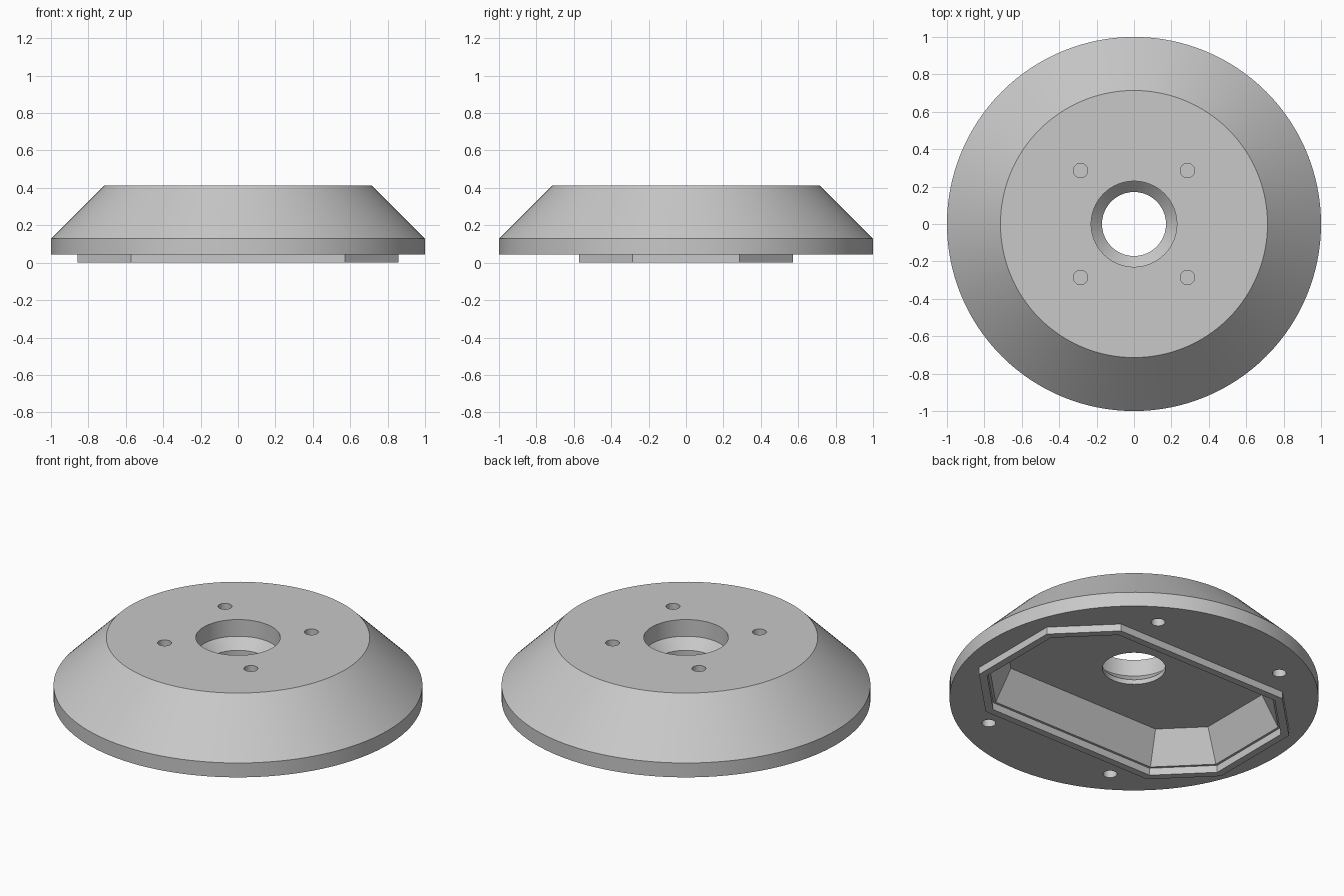
import bpy, bmesh
from math import sin, cos, pi, radians, tan

cube = bpy.data.objects.get("Cube")
if cube:
    bpy.data.objects.remove(cube, do_unlink=True)

grey = bpy.data.materials.new("light_grey")
grey.use_nodes = True
colour = (0.58, 0.58, 0.58, 1)
grey.diffuse_color = colour
grey.node_tree.nodes["Principled BSDF"].inputs["Base Color"].default_value = colour


def circle(radius, z, sides, cx=0, cy=0):
    return [(cx + radius * cos(2 * pi * i / sides), cy + radius * sin(2 * pi * i / sides), z)
            for i in range(sides)]


def octagon(inset, z):
    """Long octagon with cut corners, moved inward by a constant wall distance."""
    k = inset * tan(pi / 8)
    x, y, cx, cy = 0.857 - inset, 0.571 - inset, 0.571 - k, 0.286 - k
    return [(px, py, z) for px, py in ((x, -cy), (x, cy), (cx, y), (-cx, y),
                                       (-x, cy), (-x, -cy), (-cx, -y), (cx, -y))]


def loft(name, rings):
    """Closed solid through a stack of equal rings, listed from bottom to top."""
    bm = bmesh.new()
    loops = [[bm.verts.new(p) for p in ring] for ring in rings]
    n = len(loops[0])
    for low, high in zip(loops, loops[1:]):
        for i in range(n):
            j = (i + 1) % n
            bm.faces.new((low[i], low[j], high[j], high[i]))
    bm.faces.new(loops[0][::-1])
    bm.faces.new(loops[-1])
    mesh = bpy.data.meshes.new(name)
    bm.to_mesh(mesh)
    bm.free()
    mesh.materials.append(grey)
    obj = bpy.data.objects.new(name, mesh)
    bpy.context.collection.objects.link(obj)
    return obj


def combine(target, tool, operation):
    tool.hide_render = True
    mod = target.modifiers.new(operation.lower(), "BOOLEAN")
    mod.operation, mod.solver, mod.object = operation, "EXACT", tool
    with bpy.context.temp_override(object=target, active_object=target):
        bpy.ops.object.modifier_apply(modifier=mod.name)
    bpy.data.objects.remove(tool, do_unlink=True)


# Sloped round housing
SIDES = 128
housing = loft("round_housing", [circle(r, z, SIDES) for r, z in
                                 ((1, 0.043), (1, 0.129), (0.714, 0.414))])

# Octagonal locating rim beneath, then the sloped hollow inside it
combine(housing, loft("rim", [octagon(0, 0), octagon(0, 0.1)]), "UNION")
combine(housing, loft("hollow", [octagon(t, z) for t, z in
        ((0.043, -0.05), (0.043, 0.043), (0.057, 0.043), (0.143, 0.229))]), "DIFFERENCE")

# Central bore with a countersunk seat
combine(housing, loft("bore", [circle(r, z, 96) for r, z in
        ((0.171, 0.1), (0.171, 0.257), (0.229, 0.314), (0.229, 0.5))]), "DIFFERENCE")

# Blind screw holes: four in the top face, four in the underside
for sx in (-1, 1):
    for sy in (-1, 1):
        for x, y, z0, z1 in ((0.286, 0.286, 0.3, 0.5), (0.429, 0.714, -0.05, 0.17)):
            hole = loft("screw_hole", [circle(0.038, z, 32, sx * x, sy * y) for z in (z0, z1)])
            combine(housing, hole, "DIFFERENCE")

# Smooth round walls, crisp edges
bpy.ops.object.select_all(action="DESELECT")
housing.select_set(True)
bpy.context.view_layer.objects.active = housing
bpy.ops.object.shade_smooth_by_angle(angle=radians(25))
